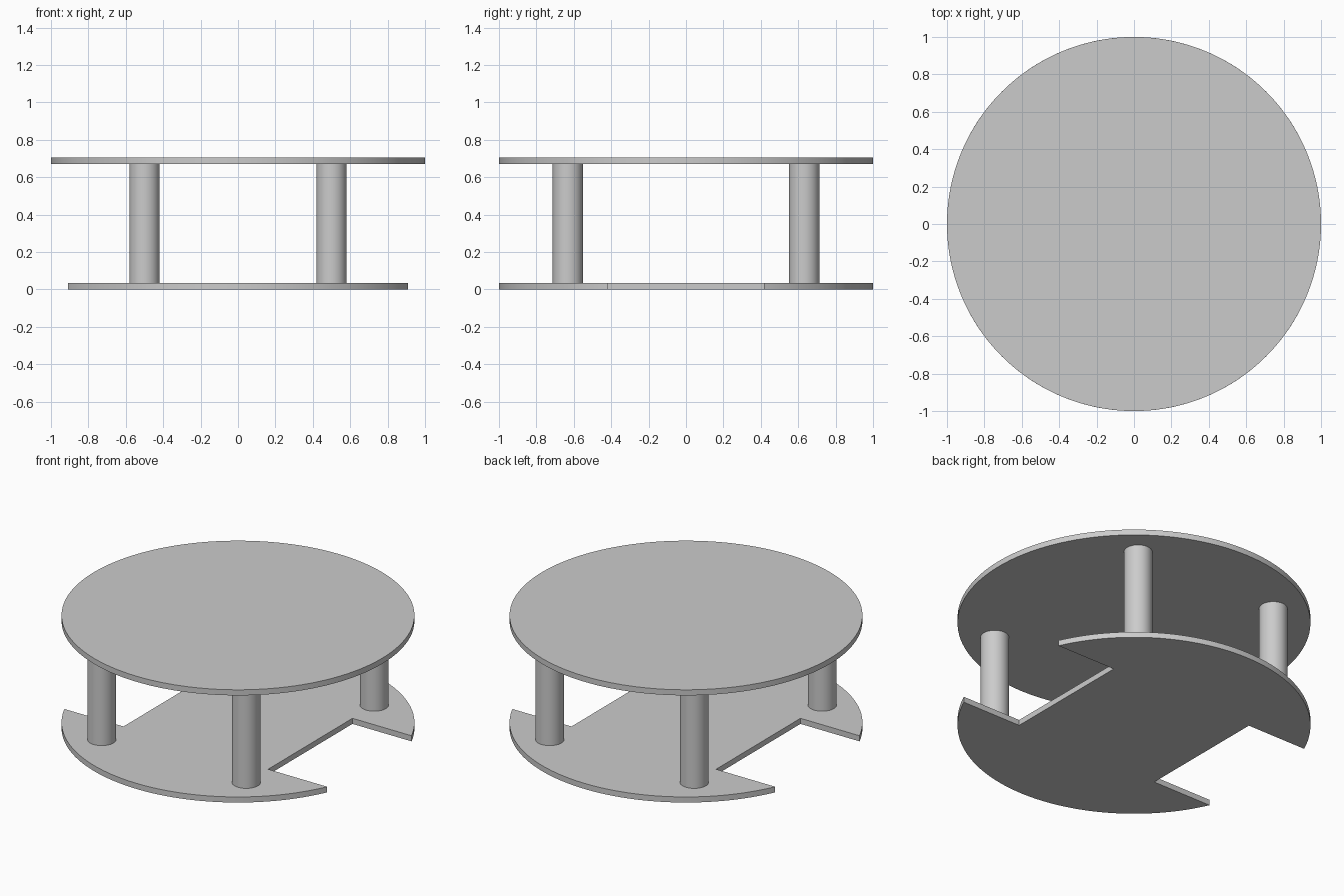
import bpy, bmesh, math

cube = bpy.data.objects.get("Cube")
if cube:
    bpy.data.objects.remove(cube)

THICK = 0.035          # plate thickness
TOP_Z = 0.67           # underside of the table top
NOTCH_HALF = 0.417     # half width of the side notches
NOTCH_X = 0.5          # depth line of the notches

grey = bpy.data.materials.new("plain grey")
grey.use_nodes = True
colour = (0.6, 0.6, 0.6, 1)
grey.diffuse_color = colour
grey.node_tree.nodes["Principled BSDF"].inputs["Base Color"].default_value = colour


def arc(start, end, steps, radius=1.0):
    angles = [start + (end - start) * i / steps for i in range(steps + 1)]
    return [(radius * math.cos(a), radius * math.sin(a)) for a in angles]


def extrude_outline(name, outline, z, height, centre=(0, 0)):
    """Solid prism standing on z, smooth round its curved sides."""
    bm = bmesh.new()
    base = bm.faces.new([bm.verts.new((x, y, 0)) for x, y in outline])
    moved = bmesh.ops.extrude_face_region(bm, geom=[base], use_keep_orig=True)["geom"]
    verts = [v for v in moved if isinstance(v, bmesh.types.BMVert)]
    bmesh.ops.translate(bm, verts=verts, vec=(0, 0, height))
    bmesh.ops.recalc_face_normals(bm, faces=bm.faces[:])
    mesh = bpy.data.meshes.new(name)
    bm.to_mesh(mesh)
    bm.free()
    mesh.materials.append(grey)
    obj = bpy.data.objects.new(name, mesh)
    obj.location = (*centre, z)
    bpy.context.collection.objects.link(obj)
    bpy.ops.object.select_all(action='DESELECT')
    obj.select_set(True)
    bpy.context.view_layer.objects.active = obj
    bpy.ops.object.shade_smooth_by_angle(angle=math.radians(30))
    return obj


# Round table top
extrude_outline("table_top", arc(0, math.tau, 128)[:-1], TOP_Z, THICK)

# Lower shelf: disc with a rectangular notch on each side
a = math.asin(NOTCH_HALF)
half = arc(a, math.pi - a, 96) + [(-NOTCH_X, NOTCH_HALF)]
shelf = [(NOTCH_X, NOTCH_HALF)] + half
shelf += [(-x, -y) for x, y in shelf]
extrude_outline("lower_shelf", shelf, 0, THICK)

# Four round legs between the plates
for side, x in (("right", -0.5), ("left", 0.5)):
    for end, y in (("front", -0.632), ("back", 0.632)):
        extrude_outline(f"{end}_{side}_leg", arc(0, math.tau, 48, 0.081)[:-1],
                        THICK, TOP_Z - THICK, (x, y))
